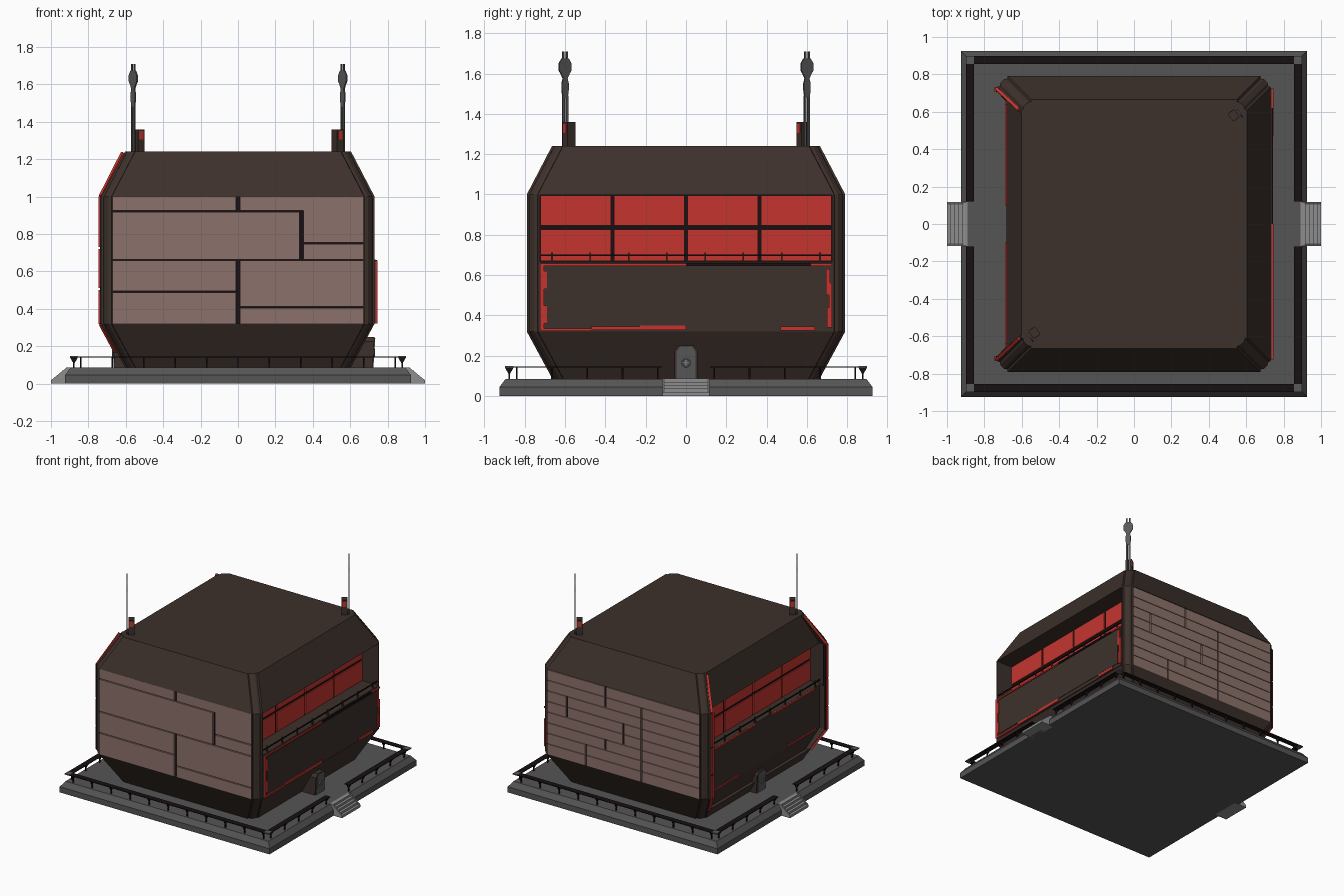
import bpy, math
from mathutils import Vector, Matrix

if "Cube" in bpy.data.objects:
    bpy.data.objects.remove(bpy.data.objects["Cube"])


def mat(name, r, g, b):
    m = bpy.data.materials.new(name)
    m.diffuse_color = (r, g, b, 1)
    m.use_nodes = True
    m.node_tree.nodes["Principled BSDF"].inputs["Base Color"].default_value = m.diffuse_color
    return m


BROWN = mat("brown_hull", .046, .030, .024)
PANEL = mat("mauve_panel", .26, .165, .145)
RED = mat("red", .56, .036, .028)
BLACK = mat("dark_trim", .009, .005, .006)
SLAB = mat("slab_grey", .09, .09, .09)
STEP = mat("step_grey", .27, .27, .27)
METAL = mat("metal", .1, .1, .1)


def mesh(name, verts, faces, m=None):
    me = bpy.data.meshes.new(name)
    me.from_pydata(verts, [], faces)
    ob = bpy.data.objects.new(name, me)
    bpy.context.collection.objects.link(ob)
    if m:
        me.materials.append(m)
    return ob


def loft(name, rings, m=None):
    n = len(rings[0])
    verts = [p for r in rings for p in r]
    faces = [tuple(range(n))[::-1], tuple(range((len(rings) - 1) * n, len(rings) * n))]
    for k in range(len(rings) - 1):
        for i in range(n):
            j = (i + 1) % n
            faces.append((k * n + i, k * n + j, k * n + n + j, k * n + n + i))
    return mesh(name, verts, faces, m)


def rect(hx, hy, z):
    return [(-hx, -hy, z), (hx, -hy, z), (hx, hy, z), (-hx, hy, z)]


def box(name, x0, x1, y0, y1, z0, z1, m=None):
    x0, x1 = sorted((x0, x1))
    y0, y1 = sorted((y0, y1))
    r = lambda z: [(x0, y0, z), (x1, y0, z), (x1, y1, z), (x0, y1, z)]
    return loft(name, [r(z0), r(z1)], m)


def beam(name, a, b, w, m):
    a, b = Vector(a), Vector(b)
    q = (b - a).to_track_quat('Z', 'Y')
    L = (b - a).length
    ring = lambda z: [a + q @ Vector(p) for p in rect(w / 2, w / 2, z)]
    return loft(name, [ring(0), ring(L)], m)


# base slab with bevelled top edge
loft("base_slab", [rect(.925, .925, 0), rect(.925, .925, .045), rect(.895, .895, .085)], SLAB)

# hull: octagonal profile with stepped corner ribs
STEPS = [(0, -.055), (-.012, -.053), (-.016, -.036), (-.036, -.016), (-.053, -.012), (-.055, 0)]


def hull_ring(hx, hy, z):
    q = [(hx + a, hy + b) for a, b in STEPS]
    pts = q + [(-x, y) for x, y in q[::-1]] + [(-x, -y) for x, y in q] + [(x, -y) for x, y in q[::-1]]
    return [(x, y, z) for x, y in pts]


hull = loft("hull", [hull_ring(.6, .66, .08), hull_ring(.73, .79, .32),
                     hull_ring(.73, .79, 1.0), hull_ring(.605, .665, 1.24)], BROWN)
cutters = [box("window_cutter", s * .575, s * .9, -.725, .725, .665, .997) for s in (1, -1)]
cutters += [box("panel_cutter", -.668, .668, s * .77, s * .9, .322, .998) for s in (1, -1)]
# the left side is sunk between its corner ribs
SUNK = [(.62, .62, .17), (.682, .705, .322), (.682, .705, 1.0), (.598, .585, 1.25)]
cutters.append(loft("sunk_side_cutter", [[(-.9, -h, z), (-x, -h, z), (-x, h, z), (-.9, h, z)]
                                         for x, h, z in SUNK]))
for c in cutters:
    mod = hull.modifiers.new("cut", 'BOOLEAN')
    mod.object = c
    mod.solver = 'EXACT'
dg = bpy.context.evaluated_depsgraph_get()
cut = bpy.data.meshes.new_from_object(hull.evaluated_get(dg))
hull.modifiers.clear()
hull.data = cut
for c in cutters:
    bpy.data.objects.remove(c)

# cladding panels on front and back, over a dark backing
for s in (1, -1):
    box("panel_backing", -.668, .668, s * .765, s * .776, .322, .998, BLACK)
FRONT = [(-.67, -.01, .925, 1), (.01, .35, .925, 1), (.35, .67, .755, 1), (-.67, .33, .665, .918),
         (.35, .67, .665, .747), (-.67, -.01, .495, .658), (-.67, -.01, .322, .488),
         (.01, .67, .412, .658), (.01, .67, .322, .405)]
for x0, x1, z0, z1 in FRONT:
    box("front_panel", max(x0, -.668), min(x1, .668), -.79, -.77, z0, z1, PANEL)
ROWS = [(.33, -.16), (.33, -.16), (.16, -.16), (0, -.16), (.5, 0, -.16), (.5, -.16), (.16, -.16), (.16,)]
for k, splits in enumerate(ROWS):
    z = .322 + k * .0845
    xs = [-.674] + sorted(splits) + [.674]
    for a, b in zip(xs, xs[1:]):
        box("back_panel", a + .006, b - .006, .77, .79, z, z + .0805, PANEL)

# both window sides: panes, balcony rail, door, steps
for s, door_x, rail_x in ((1, .73, .728), (-1, .67, .68)):
    box("window_frame", s * .57, s * .583, -.725, .725, .665, .997, BLACK)
    for i in range(4):
        y = -.73 + i * .365
        for z0, z1 in ((.67, .825), (.845, .994)):
            box("window_pane", s * .58, s * .592, y + .008, y + .357, z0, z1, RED)
    box("balcony_rail", s * (rail_x - .008), s * rail_x, -.72, .72, .694, .702, BLACK)
    for i in range(8):
        y = -.665 + i * .19
        box("balcony_post", s * (rail_x - .01), s * rail_x, y - .004, y + .004, .664, .712, BROWN)
    # door with chamfered top, leaning slightly
    prof = [(-.058, .085), (.058, .085), (.058, .225), (.038, .25), (-.038, .25), (-.058, .225)]
    outer = [(s * (door_x - (.25 - z) * .06), y, z) for y, z in prof]
    inner = [(s * .6, y, z) for y, z in prof]
    loft("door_frame", [inner, outer] if s > 0 else [outer, inner], BROWN)
    leaf = [(s * (door_x + .004 - (.25 - z) * .06), y * .8, .085 + (z - .085) * .97) for y, z in prof]
    back = [(s * .61, p[1], p[2]) for p in leaf]
    loft("door_leaf", [back, leaf] if s > 0 else [leaf, back], METAL)
    bpy.ops.mesh.primitive_torus_add(major_radius=.02, minor_radius=.003, major_segments=16,
                                     minor_segments=4, location=(s * door_x, 0, .165),
                                     rotation=(0, math.pi / 2, 0))
    bpy.context.object.name = "door_wheel"
    bpy.context.object.data.materials.append(STEP)
    for d in ((0, .02, 0), (0, 0, .02)):
        c, d = Vector((s * door_x, 0, .165)), Vector(d)
        beam("door_wheel_spoke", c - d, c + d, .004, STEP)
    for i in range(5):
        box("entry_step", s * .89, s * (.92 + i * .02), -.11, .11,
            .083 - (i + 1) * .0166, .086 - i * .0166, STEP)
    for t in (1, -1):
        ramp = [(s * x, z) for x, z in ((.89, 0), (1, 0), (1, .018), (.915, .087), (.89, .087))]
        loft("step_cheek", [[(x, t * w, z) for x, z in ramp] for w in (.108, .117)], STEP)

# right side: broken red trim around the lower panel
box("lower_panel", .725, .736, -.725, .725, .322, .664, BROWN)
box("lower_panel_face", .73, .74, -.69, .69, .35, .638, BROWN)
TRIM = [(-.725, 0, .646, .658), (-.725, -.705, .325, .65), (-.705, -.69, .36, .45), (-.705, -.69, .53, .62),
        (-.725, -.47, .322, .335), (-.47, 0, .327, .345), (-.23, 0, .335, .35), (.47, .64, .325, .345),
        (.7, .725, .34, .44), (.71, .725, .44, .56), (.695, .715, .5, .63), (.62, .725, .646, .658)]
for y0, y1, z0, z1 in TRIM:
    box("red_trim", .728, .745, y0, y1, z0, z1, RED)
box("dark_trim_upper", .728, .744, 0, .62, .646, .66, BLACK)

# left side: red trim climbing the corners, and along the ledge
for s in (1, -1):
    beam("left_roof_trim", (-.733, s * .722, 1.0), (-.615, s * .612, 1.232), .018, RED)
    box("left_corner_backing", -.738, -.715, s * .706, s * .733, .32, 1.0, BLACK)
    for z0, z1 in ((.32, .5), (.51, .72), (.73, 1.0)):
        box("left_corner_trim", -.745, -.722, s * .707, s * .732, z0, z1, RED)
    beam("left_lower_trim", (-.733, s * .722, .32), (-.652, s * .64, .17), .018, RED)
    box("left_ledge_trim", -.69, -.675, s * .1, s * .64, .65, .664, RED)
    box("left_panel_trim", -.688, -.675, s * .3, s * .66, .325, .338, RED)

# perimeter rail: flat band on wedge posts, with gaps at the steps
H = .877


def wedge(x, y, along_x):
    t, b, k = .022, .004, .004
    if along_x:
        r = lambda w, z: [(x + a, y + c, z) for a, c, _ in rect(k, w, 0)]
    else:
        r = lambda w, z: [(x + a, y + c, z) for a, c, _ in rect(w, k, 0)]
    loft("rail_post", [r(b, .083), r(b, .11), r(t, .142)], BLACK)


for s in (1, -1):
    box("long_rail", -.855, .855, s * (H - .022), s * (H + .022), .141, .146, BLACK)
    for i in range(11):
        wedge(-.84 + i * .168, s * H, True)
    for t in (1, -1):
        box("side_rail", s * (H - .022), s * (H + .022), t * .12, t * .855, .141, .146, BLACK)
        box("rail_corner", s * (H - .022), s * (H + .022), t * (H - .022), t * (H + .022), .139, .148, METAL)
        for i in range(5):
            wedge(s * H, t * (.14 + i * .175), False)

# two flat masts on opposite roof corners, each with a forked head and a base box
HEAD = [(.014, 1.48), (.02, 1.52), (.02, 1.55), (.013, 1.575), (.026, 1.60), (.037, 1.615),
        (.037, 1.65), (.02, 1.675)]
for s in (1, -1):
    c = Vector((s * .56, s * .6, 0))
    place = Matrix.Translation(c)
    turn = place @ Matrix.Rotation(math.radians(-55 if s > 0 else 125), 4, 'Z')
    outline = [(w, z) for w, z in HEAD] + [(-w, z) for w, z in HEAD[::-1]]
    parts = [loft("mast_head", [[(w, .004, z) for w, z in outline],
                                [(w, -.004, z) for w, z in outline]], METAL)]
    for t in (1, -1):
        parts.append(box("mast_pole", t * .004, t * .017, -.004, .004, 1.2, 1.49, METAL))
        parts.append(box("mast_prong", t * .006, t * .016, -.004, .004, 1.66, 1.71, METAL))
    parts.append(box("mast_base", -.025, .025, -.055, -.012, 1.2, 1.36, BROWN))
    parts.append(box("mast_base_light", -.027, .027, -.047, -.02, 1.305, 1.35, RED))
    for p in parts:
        p.data.transform(turn)
